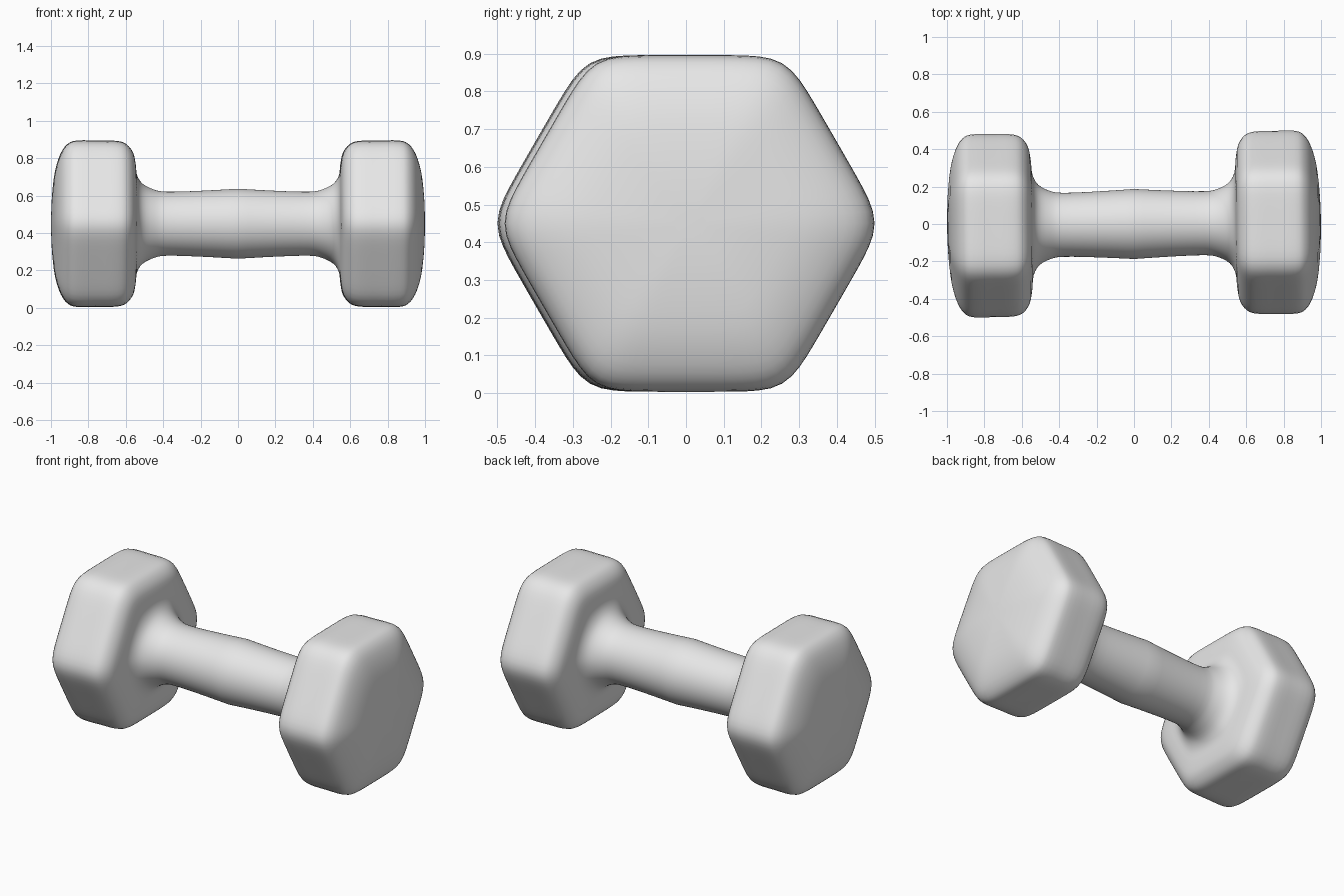
import bpy, bmesh
from math import cos, sin, pi

cube = bpy.data.objects.get("Cube")
if cube:
    bpy.data.objects.remove(cube, do_unlink=True)

SIDES = 96
CENTRE_Z = 0.45

# Half profile: distance along the bar, radius, hexagon share (0 round, 1 hex)
PROFILE = [
    (0.0, 0.187, 0), (0.2, 0.176, 0), (0.38, 0.171, 0), (0.45, 0.183, 0),
    (0.51, 0.214, 0.1), (0.54, 0.26, 0.4), (0.548, 0.32, 0.8),
    (0.562, 0.38, 1), (0.598, 0.426, 1), (0.65, 0.443, 1), (0.75, 0.445, 1),
    (0.86, 0.445, 1), (0.91, 0.427, 1), (0.948, 0.375, 1), (0.978, 0.28, 1),
    (0.994, 0.15, 1), (0.999, 0.04, 1),
]


def hexagon(a):
    """Radius of a soft-cornered hexagon with flat top and unit apothem."""
    total = sum(max(0, cos(a - pi / 6 - i * pi / 3)) ** 14 for i in range(6))
    return total ** (-1 / 14)


def smooth_path(points, steps=3):
    """Catmull-Rom interpolation through the points."""
    padded = [points[0]] + points + [points[-1]]
    path = []
    for p, q, r, s in zip(padded, padded[1:], padded[2:], padded[3:]):
        for k in range(steps):
            t = k / steps
            path.append(tuple(
                b + t / 2 * (c - a + t * (2 * a - 5 * b + 4 * c - d
                                          + t * (3 * b - a - 3 * c + d)))
                for a, b, c, d in zip(p, q, r, s)))
    return path + [points[-1]]


# One continuous skin: left head, handle, right head
half = smooth_path(PROFILE)
rows = [(-x, r, h) for x, r, h in reversed(half[1:])] + half
bm = bmesh.new()
rings = []
for x, r, h in rows:
    ring = []
    for i in range(SIDES):
        a = 2 * pi * i / SIDES
        radius = r * (1 + h * (hexagon(a) - 1))
        ring.append(bm.verts.new((x, radius * cos(a), radius * sin(a))))
    rings.append(ring)
for low, high in zip(rings, rings[1:]):
    for i in range(SIDES):
        j = (i + 1) % SIDES
        bm.faces.new((low[i], low[j], high[j], high[i]))

# End caps
bm.faces.new(rings[0])
bm.faces.new(rings[-1])
bmesh.ops.recalc_face_normals(bm, faces=bm.faces[:])
for face in bm.faces:
    face.smooth = True
mesh = bpy.data.meshes.new("dumbbell")
bm.to_mesh(mesh)
bm.free()

grey = bpy.data.materials.new("light grey")
grey.use_nodes = True
colour = (0.8, 0.8, 0.8, 1)
grey.diffuse_color = colour
grey.node_tree.nodes["Principled BSDF"].inputs["Base Color"].default_value = colour
mesh.materials.append(grey)

# The bar sits very slightly turned about the vertical
dumbbell = bpy.data.objects.new("dumbbell", mesh)
dumbbell.location.z = CENTRE_Z
dumbbell.rotation_euler.z = 0.0115
bpy.context.collection.objects.link(dumbbell)
